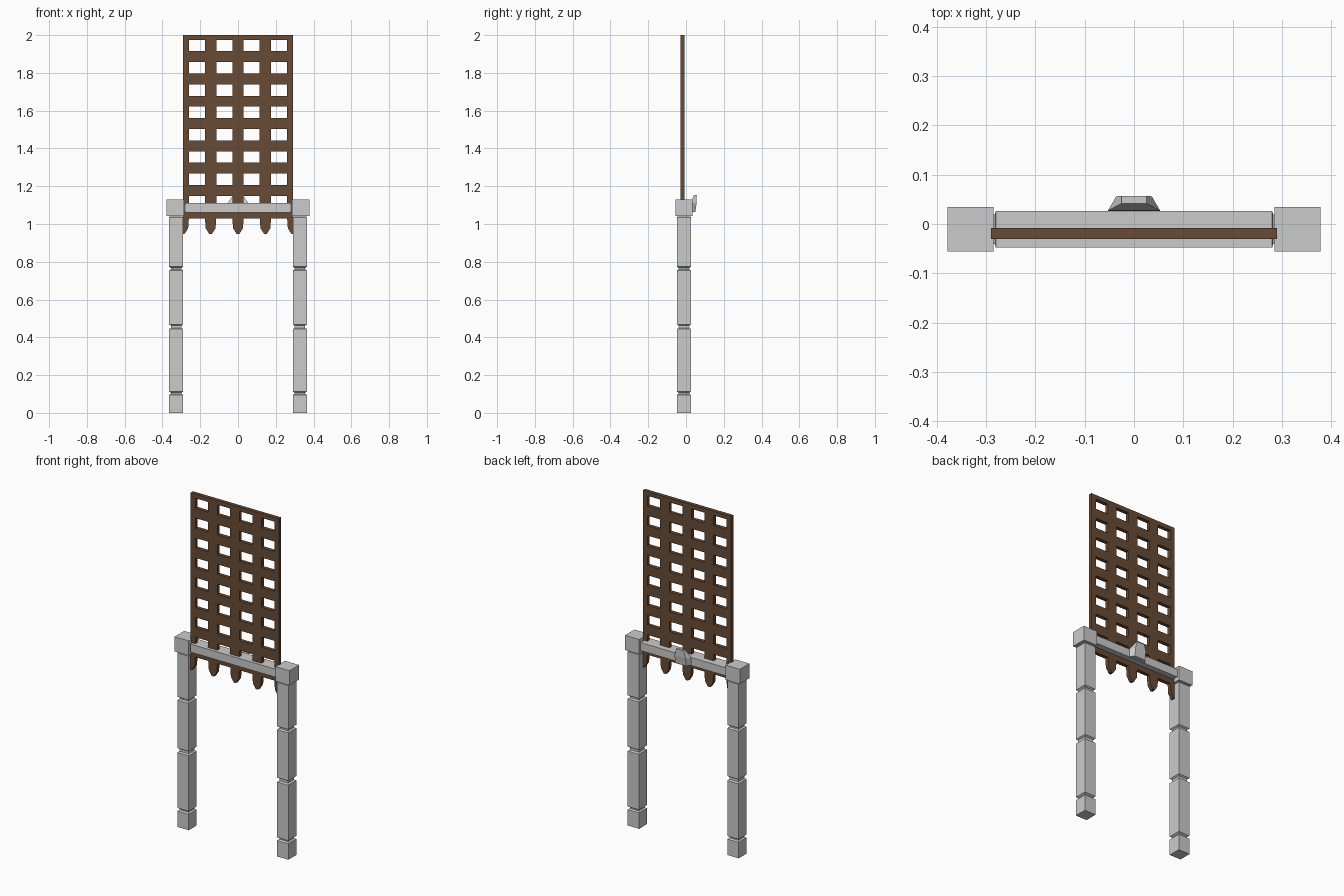
import bpy, bmesh

if "Cube" in bpy.data.objects:
    bpy.data.objects.remove(bpy.data.objects["Cube"])

CY = -0.011  # y centre of the stonework


def finish(bm, name, mat=None):
    bmesh.ops.remove_doubles(bm, verts=bm.verts, dist=1e-5)
    bmesh.ops.recalc_face_normals(bm, faces=bm.faces)
    me = bpy.data.meshes.new(name)
    bm.to_mesh(me)
    bm.free()
    ob = bpy.data.objects.new(name, me)
    bpy.context.collection.objects.link(ob)
    if mat:
        me.materials.append(mat)
    return ob


def loft(rings, name):
    """Skin a list of equal-length point rings and cap both ends."""
    bm = bmesh.new()
    vs = [[bm.verts.new(p) for p in r] for r in rings]
    n = len(vs[0])
    for a, b in zip(vs, vs[1:]):
        for i in range(n):
            j = (i + 1) % n
            bm.faces.new((a[i], a[j], b[j], b[i]))
    bm.faces.new(vs[0])
    bm.faces.new(vs[-1])
    return finish(bm, name)


SQ = [(-1, -1), (1, -1), (1, 1), (-1, 1)]


def post(cx, sections, name):
    """Square column; sections are (z, half x, half y)."""
    return loft([[(cx + sx * hx, CY + sy * hy, z) for sx, sy in SQ]
                 for z, hx, hy in sections], name)


# Pillars with chamfered joints, and their cap blocks
HX, HY, D = 0.0375, 0.0375, 0.009
pillar = [(0, HX, HY)]
for z, h in ((0.104, 0.003), (0.456, 0.007), (0.764, 0.004)):
    pillar += [(z - h - 0.006, HX, HY), (z - h, HX - D, HY - D),
               (z + h, HX - D, HY - D), (z + h + 0.006, HX, HY)]
pillar += [(1.034, HX, HY), (1.046, HX - D, HY - D)]
for s, side in ((-1, "left"), (1, "right")):
    post(s * 0.3275, pillar, side + "_pillar")
    post(s * 0.3315, [(1.043, 0.0465, 0.045), (1.13, 0.0465, 0.045)],
         side + "_cap")

# Lintel with narrowed ends
LZ = 1.086
loft([[(x, CY + sy * hy, LZ + sz * hz) for sy, sz in SQ]
      for x, hy, hz in ((-0.29, 0.03, 0.017), (-0.282, 0.03, 0.017),
                        (-0.28, 0.037, 0.024), (0.28, 0.037, 0.024),
                        (0.282, 0.03, 0.017), (0.29, 0.03, 0.017))], "lintel")

# Keystone on the back of the lintel
loft([[(-a, y0, z), (a, y0, z), (b, y1, z), (-b, y1, z)]
      for z, a, b, y0, y1 in ((1.064, 0.053, 0.036, 0.025, 0.05),
                              (1.112, 0.053, 0.036, 0.027, 0.056),
                              (1.154, 0.025, 0.025, 0.042, 0.057))], "keystone")

# Portcullis grille: lattice cells, then pointed tips, extruded to thickness
brown = bpy.data.materials.new("brown")
brown.diffuse_color = (0.14, 0.07, 0.035, 1)
brown.use_nodes = True
brown.node_tree.nodes["Principled BSDF"].inputs["Base Color"].default_value = brown.diffuse_color
W = 0.03
xs = [-0.29, -0.29 + W]
for c in (-0.145, 0, 0.145):
    xs += [c - W, c + W]
xs += [0.29 - W, 0.29]
zs = [2.0, 1.975]
for k in range(8):
    c = 1.886 - 0.1181 * k
    zs += [c + 0.029, c - 0.029]

bm = bmesh.new()
Y0, Y1 = -0.03, -0.008


def flat(points):
    bm.faces.new([bm.verts.new((x, Y0, z)) for x, z in points])


for i in range(len(xs) - 1):
    for j in range(len(zs) - 1):
        if i % 2 == 0 or j % 2 == 0:
            flat([(xs[i], zs[j]), (xs[i + 1], zs[j]),
                  (xs[i + 1], zs[j + 1]), (xs[i], zs[j + 1])])
ZB, ZS, ZT = zs[-1], 0.977, 0.947
for c in (-0.145, 0, 0.145):
    flat([(c - W, ZB), (c + W, ZB), (c + 0.026, ZS), (c + 0.007, ZT),
          (c - 0.007, ZT), (c - 0.026, ZS)])
for s in (-1, 1):
    flat([(s * 0.29, ZB), (s * (0.29 - W), ZB), (s * 0.264, ZS),
          (s * 0.283, ZT), (s * 0.29, ZT)])
bmesh.ops.remove_doubles(bm, verts=bm.verts, dist=1e-5)
ext = bmesh.ops.extrude_face_region(bm, geom=bm.faces[:], use_keep_orig=True)
bmesh.ops.translate(bm, vec=(0, Y1 - Y0, 0),
                    verts=[g for g in ext["geom"]
                           if isinstance(g, bmesh.types.BMVert)])
finish(bm, "portcullis_grille", brown)
